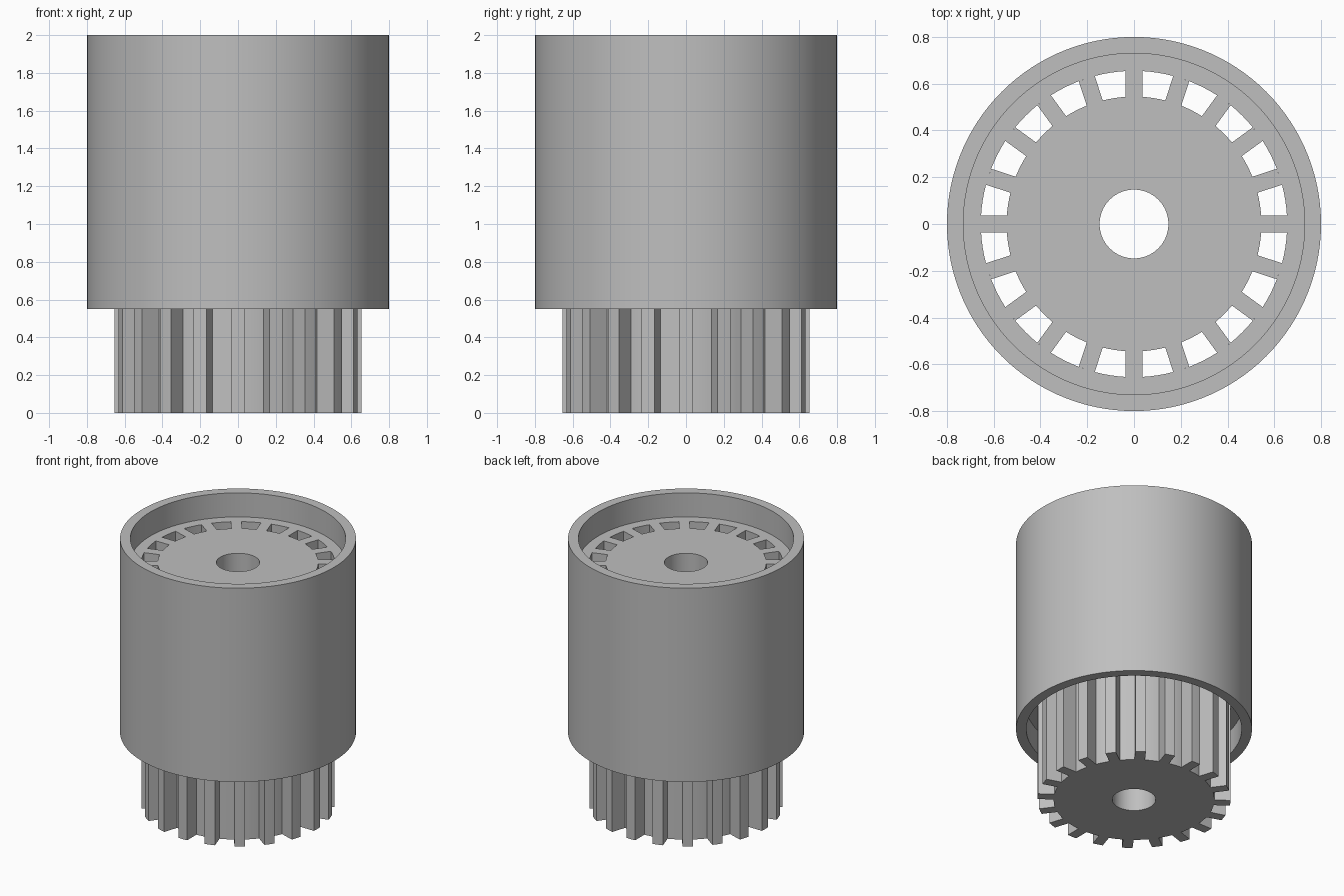
import bpy, bmesh
from math import cos, sin, pi, radians, sqrt, atan2

cube = bpy.data.objects.get("Cube")
if cube:
    bpy.data.objects.remove(cube, do_unlink=True)

grey = bpy.data.materials.new("plain grey")
grey.use_nodes = True
grey.diffuse_color = (0.52, 0.52, 0.52, 1)
grey.node_tree.nodes["Principled BSDF"].inputs["Base Color"].default_value = (0.52, 0.52, 0.52, 1)

TEETH = 20
ROOT, TIP, HALF = 0.545, 0.655, 0.036
BORE, SHELL_IN, SHELL_OUT = 0.147, 0.73, 0.8


def circle(radius, angles):
    return [(radius * cos(a), radius * sin(a)) for a in angles]


def hollow_prism(name, outer, inner, z0, z1):
    """Upright solid between two outlines that have matching point counts."""
    bm = bmesh.new()
    loops = [[bm.verts.new((x, y, z)) for x, y in pts]
             for pts, z in ((outer, z0), (outer, z1), (inner, z1), (inner, z0))]
    n = len(outer)
    for k in range(4):
        a, b = loops[k], loops[(k + 1) % 4]
        for i in range(n):
            j = (i + 1) % n
            bm.faces.new((a[i], a[j], b[j], b[i]))
    bmesh.ops.recalc_face_normals(bm, faces=bm.faces)
    mesh = bpy.data.meshes.new(name)
    bm.to_mesh(mesh)
    bm.free()
    mesh.materials.append(grey)
    obj = bpy.data.objects.new(name, mesh)
    bpy.context.collection.objects.link(obj)
    bpy.ops.object.select_all(action="DESELECT")
    obj.select_set(True)
    bpy.context.view_layer.objects.active = obj
    bpy.ops.object.shade_smooth_by_angle(angle=radians(25))
    return obj


# Toothed core with straight-sided teeth and a round bore
step = 2 * pi / TEETH
root_x, tip_x = sqrt(ROOT**2 - HALF**2), sqrt(TIP**2 - HALF**2)
root_angle = atan2(HALF, root_x)
gap = step - 2 * root_angle
tooth = [(root_x, -HALF), (tip_x, -HALF), (TIP, 0), (tip_x, HALF), (root_x, HALF)]
tooth += circle(ROOT, [root_angle + gap * k / 4 for k in range(1, 4)])
core = []
for t in range(TEETH):
    c, s = cos(t * step), sin(t * step)
    core += [(x * c - y * s, x * s + y * c) for x, y in tooth]
bore = circle(BORE, [atan2(y, x) for x, y in core])
hollow_prism("toothed_core", core, bore, 0, 1.82)

# Inner ring around the teeth, recessed at both ends of the shell
round_angles = [2 * pi * i / 120 for i in range(120)]
hollow_prism("inner_ring", circle(SHELL_IN, round_angles), circle(TIP, round_angles), 0.73, 1.82)

# Outer shell tube
hollow_prism("outer_shell", circle(SHELL_OUT, round_angles), circle(SHELL_IN, round_angles), 0.55, 2)
